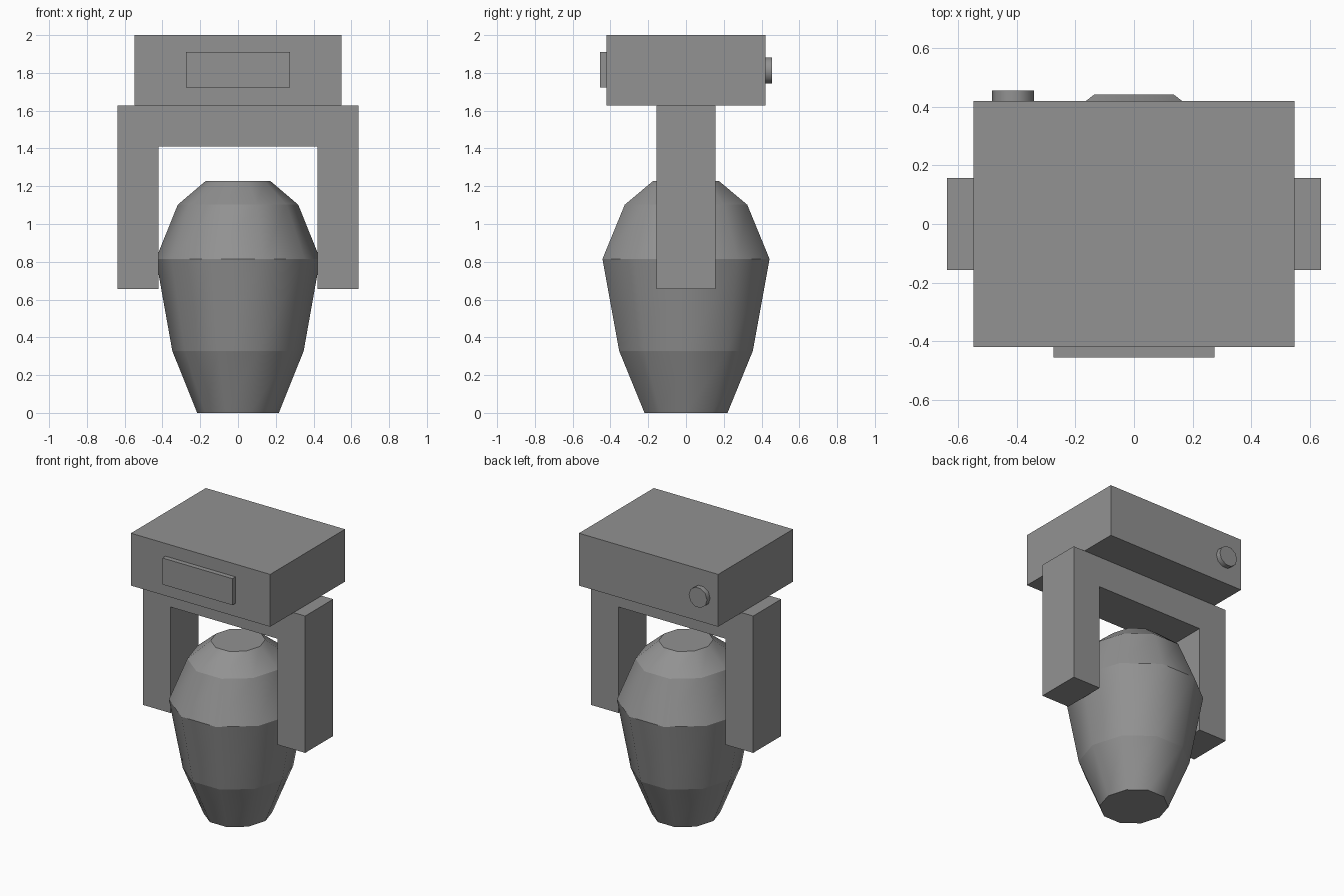
import bpy, bmesh, math

if "Cube" in bpy.data.objects:
    bpy.data.objects.remove(bpy.data.objects["Cube"])

# Dark grey for every part
grey = bpy.data.materials.new("dark_grey")
grey.diffuse_color = (0.287, 0.287, 0.287, 1)
grey.use_nodes = True
grey.node_tree.nodes["Principled BSDF"].inputs["Base Color"].default_value = grey.diffuse_color


def finish(bm, name):
    bmesh.ops.recalc_face_normals(bm, faces=bm.faces)
    me = bpy.data.meshes.new(name)
    bm.to_mesh(me)
    bm.free()
    me.materials.append(grey)
    ob = bpy.data.objects.new(name, me)
    bpy.context.collection.objects.link(ob)
    return ob


def box(name, lo, hi):
    bm = bmesh.new()
    bmesh.ops.create_cube(bm, size=1)
    for v in bm.verts:
        v.co = [(a + b) / 2 + c * (b - a) for a, b, c in zip(lo, hi, v.co)]
    return finish(bm, name)


def lathe(name, profile, sides, squash=1.0):
    """Capped turned shape along z: smooth around, sharp at every ring."""
    bm = bmesh.new()
    rings = []
    for r, z in profile:
        angles = [2 * math.pi * i / sides for i in range(sides)]
        rings.append([bm.verts.new((r * squash * math.cos(a), r * math.sin(a), z))
                      for a in angles])
    for low, high in zip(rings, rings[1:]):
        for i in range(sides):
            j = (i + 1) % sides
            bm.faces.new((low[i], low[j], high[j], high[i])).smooth = True
    bm.faces.new(rings[0][::-1])
    bm.faces.new(rings[-1])
    for e in bm.edges:
        if abs(e.verts[0].co.z - e.verts[1].co.z) < 1e-5:
            e.smooth = False
    return finish(bm, name)


# Base housing with front display panel
box("base_housing", (-0.547, -0.42, 1.628), (0.547, 0.42, 2.0))
box("display_panel", (-0.275, -0.455, 1.722), (0.275, -0.42, 1.91))

# Round socket on the back
socket = lathe("back_socket", [(0.072, 0), (0.072, 0.04)], 10)
socket.rotation_euler = (-math.pi / 2, 0, 0)
socket.location = (-0.412, 0.415, 1.813)

# U-shaped yoke, extruded along y
bm = bmesh.new()
outline = [(-0.638, 0.656), (-0.42, 0.656), (-0.42, 1.409), (0.42, 1.409),
           (0.42, 0.656), (0.638, 0.656), (0.638, 1.628), (-0.638, 1.628)]
face = bm.faces.new([bm.verts.new((x, -0.157, z)) for x, z in outline])
ext = bmesh.ops.extrude_face_region(bm, geom=[face])["geom"]
bmesh.ops.translate(bm, vec=(0, 0.314, 0),
                    verts=[g for g in ext if isinstance(g, bmesh.types.BMVert)])
finish(bm, "yoke")

# Ten-sided lamp head, slightly narrower across the yoke
lathe("lamp_head", [(0.231, 0), (0.372, 0.328), (0.465, 0.815),
                    (0.341, 1.102), (0.184, 1.227)], 10, 0.935)
